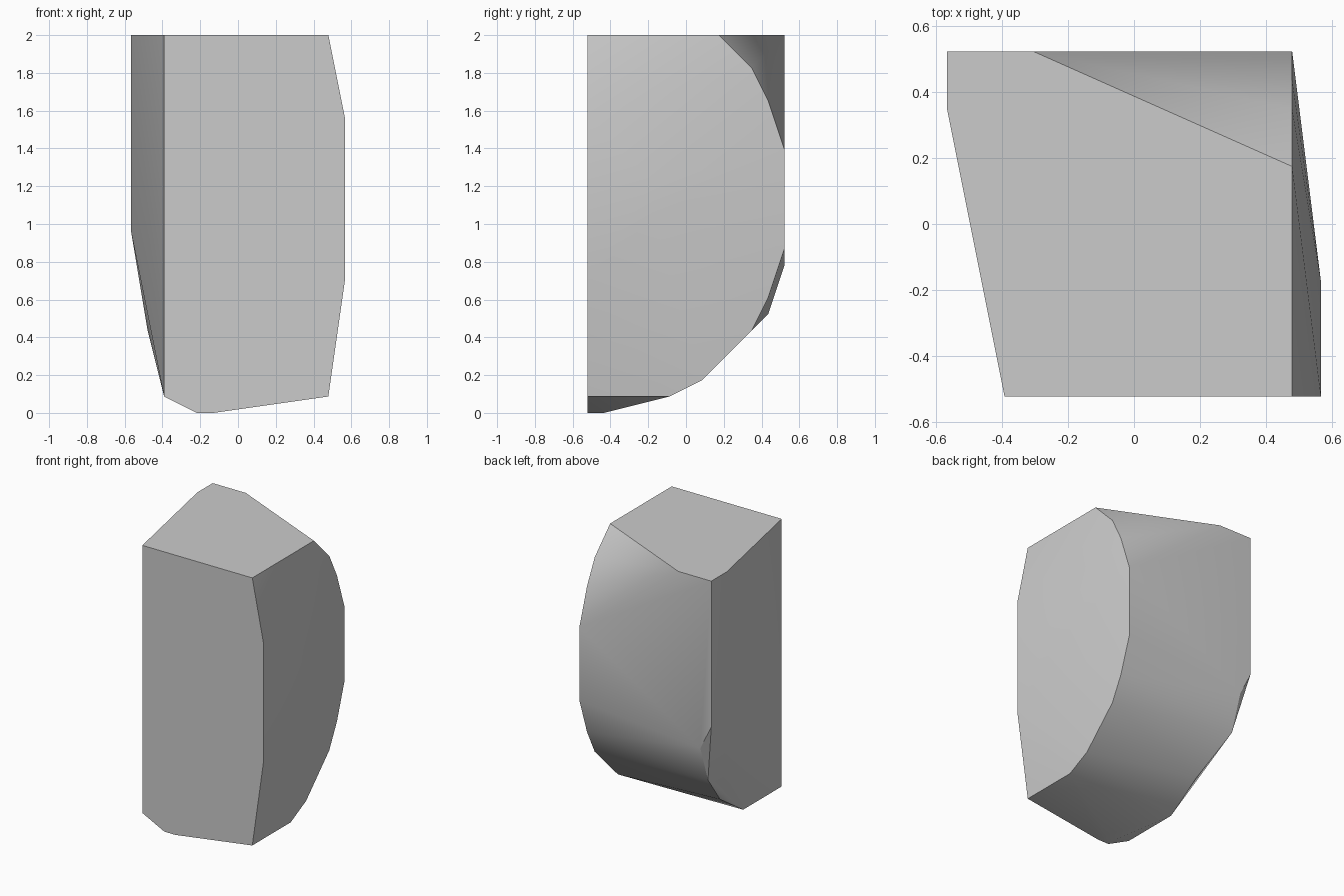
import bpy, bmesh
from math import radians

STEP = 2 / 23  # the stone is chiselled on a regular grid

cube = bpy.data.objects.get("Cube")
if cube:
    bpy.data.objects.remove(cube)

# Corner positions in grid steps: x 0-13, y 0-12, z 0-23
corners = []


def section(axis, at, pairs):
    """Add a flat outline lying at one grid position along an axis."""
    for pair in pairs:
        point = list(pair)
        point.insert("xyz".index(axis), at)
        corners.append(point)


# Flat top, with its back corner cut away
section("z", 23, [(0, 12), (0, 10), (2, 0), (12, 0), (12, 8), (3, 12)])
# Flat front
section("y", 0, [(2, 1), (4, 0), (5, 0), (12, 1), (13, 8), (13, 18)])
# Curved back rim on the +x side
section("x", 12, [(10, 21), (11, 19), (12, 16), (12, 10), (11, 7),
                  (10, 5), (7, 2), (5, 1)])
# Gentle bulge of the +x side
section("x", 13, [(2, 10), (2, 16), (4, 12), (4, 14)])
# Worn lower edge of the -x side
section("x", 0, [(12, 11), (10, 11)])
section("x", 1, [(12, 9), (11, 6), (9, 5)])
section("x", 2, [(10, 5), (8, 3), (5, 1)])
# Small foot
section("y", 1, [(4, 0), (5, 0)])

# Wrap the outlines into one solid
bm = bmesh.new()
for x, y, z in corners:
    bm.verts.new(((x - 6.5) * STEP, (y - 6) * STEP, z * STEP))
hull = bmesh.ops.convex_hull(bm, input=bm.verts)
loose = [v for v in bm.verts if not v.link_faces]
bmesh.ops.delete(bm, geom=loose, context="VERTS")
bmesh.ops.dissolve_limit(bm, angle_limit=radians(1), verts=bm.verts, edges=bm.edges)
bmesh.ops.recalc_face_normals(bm, faces=bm.faces)
mesh = bpy.data.meshes.new("stone_block")
bm.to_mesh(mesh)
bm.free()
stone = bpy.data.objects.new("stone_block", mesh)
bpy.context.collection.objects.link(stone)

# Plain grey stone
grey = bpy.data.materials.new("stone_grey")
grey.use_nodes = True
grey.diffuse_color = (0.6, 0.6, 0.6, 1)
grey.node_tree.nodes["Principled BSDF"].inputs["Base Color"].default_value = grey.diffuse_color
mesh.materials.append(grey)

# Soften shallow edges, keep the hard ones crisp
bpy.context.view_layer.objects.active = stone
stone.select_set(True)
bpy.ops.object.shade_smooth_by_angle(angle=radians(30))
